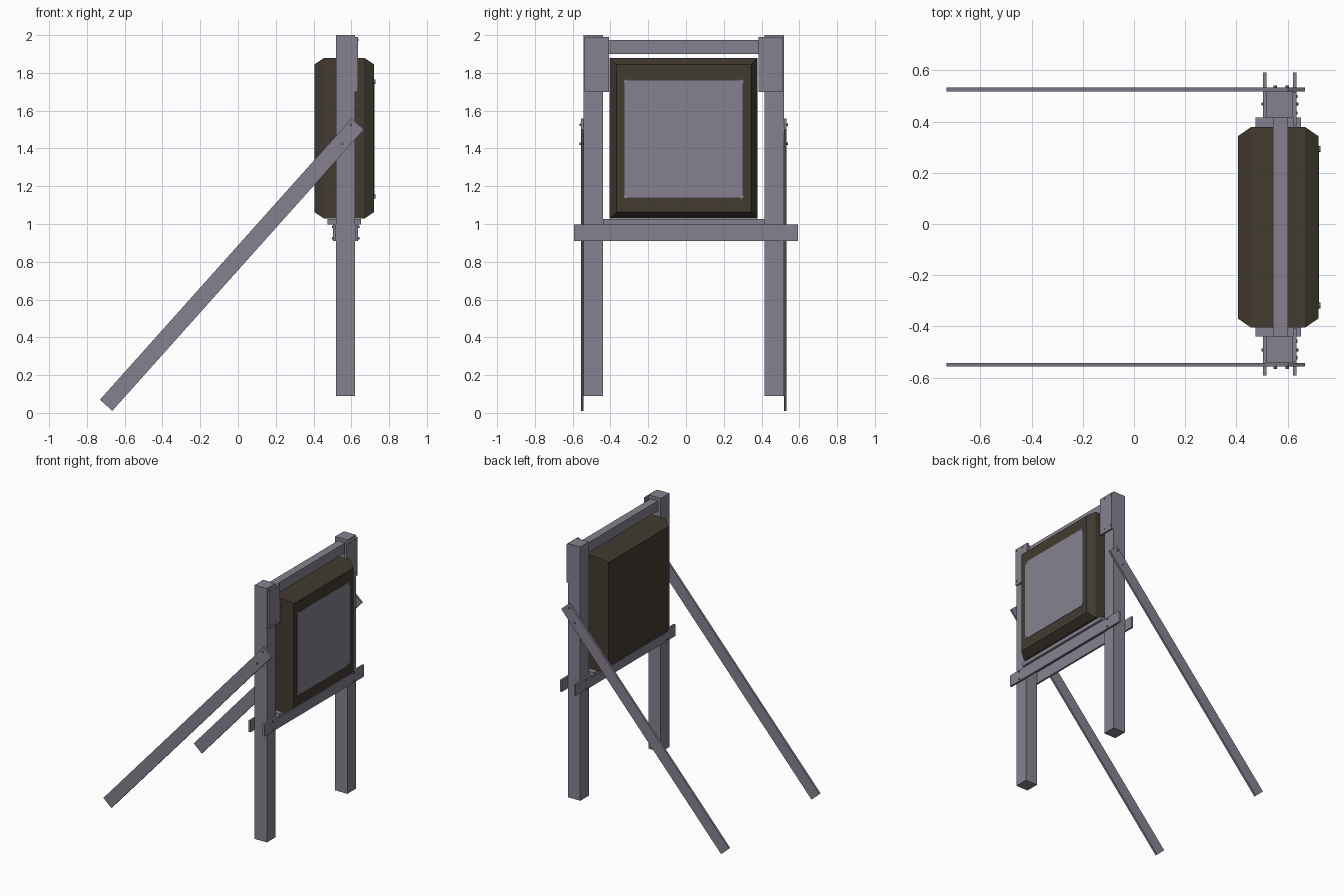
import bpy, bmesh, math
from mathutils import Matrix, Vector

if "Cube" in bpy.data.objects:
    bpy.data.objects.remove(bpy.data.objects["Cube"])


def material(name, rgb):
    m = bpy.data.materials.new(name)
    m.diffuse_color = (*rgb, 1)
    m.use_nodes = True
    m.node_tree.nodes["Principled BSDF"].inputs["Base Color"].default_value = m.diffuse_color
    return m


WOOD = material("grey_wood", (0.235, 0.222, 0.275))
FOAM = material("dark_brown_foam", (0.055, 0.043, 0.030))
MID = -0.012  # centre line of the stand in y


def finish(name, bm, mat):
    bmesh.ops.recalc_face_normals(bm, faces=bm.faces)
    mesh = bpy.data.meshes.new(name)
    bm.to_mesh(mesh)
    bm.free()
    mesh.materials.append(mat)
    ob = bpy.data.objects.new(name, mesh)
    bpy.context.collection.objects.link(ob)
    return ob


def box(name, x, y, z, mat=WOOD):
    bm = bmesh.new()
    size = [b - a for a, b in (x, y, z)]
    mid = [(a + b) / 2 for a, b in (x, y, z)]
    bmesh.ops.create_cube(bm, size=1, matrix=Matrix.Translation(mid) @ Matrix.Diagonal((*size, 1)))
    return finish(name, bm, mat)


def bolt(name, pos, axis, radius=0.007, depth=0.012):
    bm = bmesh.new()
    rot = Vector(axis).to_track_quat('Z', 'Y').to_matrix().to_4x4()
    bmesh.ops.create_cone(bm, cap_ends=True, segments=8, radius1=radius, radius2=radius,
                          depth=depth, matrix=Matrix.Translation(pos) @ rot)
    return finish(name, bm, WOOD)


def span(side, a, b):
    """y range measured outwards from the centre line"""
    return tuple(sorted((MID + side * a, MID + side * b)))


# Both sides: post, face plate, diagonal brace and their bolts
for side, tag in ((-1, "near"), (1, "far")):
    box(f"post_{tag}", (0.518, 0.62), span(side, 0.427, 0.53), (0.09, 2.0))
    box(f"face_plate_{tag}", (0.62, 0.634), span(side, 0.395, 0.525), (1.70, 1.99))
    for z in (1.73, 1.975):
        for y in (0.445, 0.51):
            bolt("plate_bolt", (0.634, MID + side * y, z), (1, 0, 0), 0.006, 0.01)

    brace = box(f"brace_{tag}", (-0.999, 0.999), (-0.0075, 0.0075), (-0.044, 0.044))
    brace.location = (-0.032, MID + side * 0.5375, 0.785)
    brace.rotation_euler = (0, -math.atan2(1.49, 1.333), 0)
    for x, z in ((0.552, 1.425), (0.598, 1.525)):
        bolt("brace_bolt", (x, MID + side * 0.547, z), (0, side, 0))

    for x, d in ((0.504, -1), (0.636, 1)):
        for z in (0.925, 0.985):
            bolt("rail_bolt", (x, MID + side * 0.48, z), (d, 0, 0), 0.006)

# Bottom rails clamped on both faces of the posts
for tag, x in (("back", (0.504, 0.518)), ("front", (0.62, 0.635))):
    box(f"bottom_rail_{tag}", x, (-0.592, 0.592), (0.91, 0.998))

# Shelf under the target and beam across the top
box("shelf", (0.475, 0.652), span(1, -0.427, 0.427), (0.998, 1.026))
box("top_beam", (0.542, 0.602), span(1, -0.427, 0.427), (1.90, 1.975))

# Target block: four rectangular rings give chamfered front and back rims
bm = bmesh.new()
rings = []
for x, inset in ((0.405, 0.035), (0.457, 0), (0.668, 0), (0.72, 0.035)):
    y, z = 0.391 - inset, 0.426 - inset
    rings.append([bm.verts.new((x, MID - 0.001 + sy * y, 1.454 + sz * z))
                  for sy, sz in ((-1, -1), (1, -1), (1, 1), (-1, 1))])
for a, b in zip(rings, rings[1:]):
    for i in range(4):
        j = (i + 1) % 4
        bm.faces.new((a[i], a[j], b[j], b[i]))
bm.faces.new(rings[0])
bm.faces.new(rings[-1])
finish("target_block", bm, FOAM)

# Paper sheet pinned on the front
box("target_paper", (0.719, 0.7225), (-0.325, 0.30), (1.14, 1.76))
for y in (-0.318, 0.293):
    for z in (1.147, 1.753):
        bolt("paper_pin", (0.723, y, z), (1, 0, 0), 0.012, 0.008)
